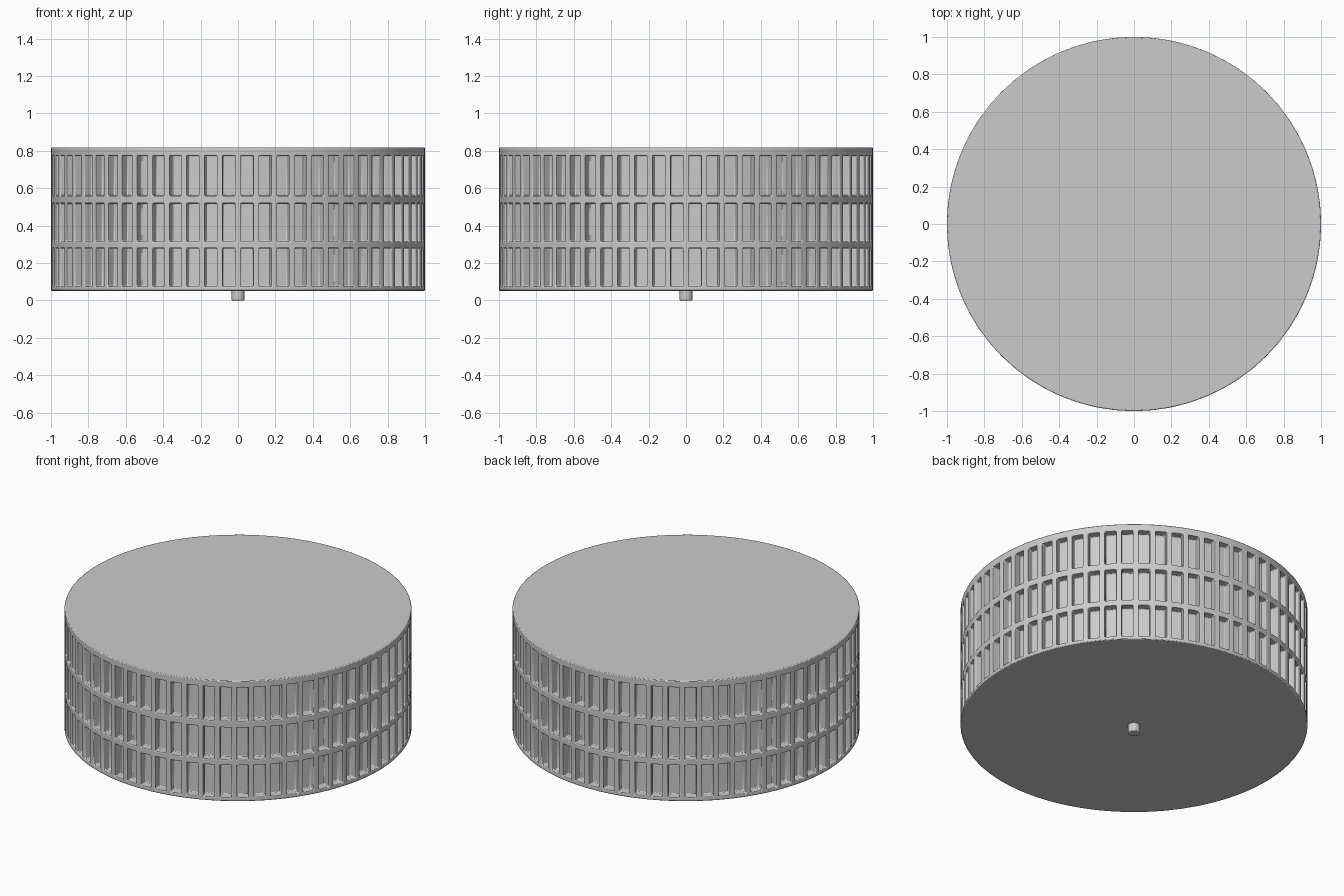
import bpy, bmesh, math
from mathutils import Vector

cube = bpy.data.objects.get("Cube")
if cube:
    bpy.data.objects.remove(cube, do_unlink=True)

grey = bpy.data.materials.new("light grey")
grey.use_nodes = True
COLOUR = (0.6, 0.6, 0.6, 1)
grey.diffuse_color = COLOUR
grey.node_tree.nodes["Principled BSDF"].inputs["Base Color"].default_value = COLOUR

COLUMNS = 64
POST_HALF = 0.016                # half the angle covered by one post
RECESS = 0.05                    # depth of the window panels
LEVELS = [0.052, 0.075, 0.28, 0.315, 0.52, 0.56, 0.775, 0.818]


def finish(name, bm, bevel):
    bmesh.ops.recalc_face_normals(bm, faces=bm.faces)
    mesh = bpy.data.meshes.new(name)
    bm.to_mesh(mesh)
    bm.free()
    mesh.materials.append(grey)
    obj = bpy.data.objects.new(name, mesh)
    bpy.context.collection.objects.link(obj)
    mod = obj.modifiers.new("soft edges", "BEVEL")
    mod.width = bevel
    mod.segments = 2
    mod.limit_method = "ANGLE"
    mod.angle_limit = math.radians(40)
    bpy.ops.object.select_all(action="DESELECT")
    obj.select_set(True)
    bpy.context.view_layer.objects.active = obj
    bpy.ops.object.shade_smooth_by_angle(angle=math.radians(35))


# Drum: rings of vertices at every post edge
bm = bmesh.new()
step = math.tau / COLUMNS
angles = [i * step + s * POST_HALF for i in range(COLUMNS) for s in (-1, 1)]
rings = [[bm.verts.new((math.cos(a), math.sin(a), z)) for a in angles] for z in LEVELS]
n = len(angles)
windows = []
for row, (low, high) in enumerate(zip(rings, rings[1:])):
    for i in range(n):
        j = (i + 1) % n
        face = bm.faces.new((low[i], low[j], high[j], high[i]))
        if row % 2 == 1 and i % 2 == 1:
            windows.append(face)
bm.faces.new(rings[-1])
bm.faces.new(rings[0][::-1])
bm.normal_update()

# Sink each window panel straight inwards, leaving posts and hoops proud
for face in windows:
    inward = -face.normal.copy() * RECESS
    panel = bmesh.ops.extrude_face_region(bm, geom=[face])["geom"]
    verts = [v for v in panel if isinstance(v, bmesh.types.BMVert)]
    bmesh.ops.translate(bm, verts=verts, vec=inward)
    if face.is_valid:
        bm.faces.remove(face)
finish("windowed_drum", bm, 0.005)

# Peg under the drum
bm = bmesh.new()
bmesh.ops.create_cone(bm, cap_ends=True, segments=24, radius1=0.035, radius2=0.035, depth=0.08)
bmesh.ops.translate(bm, verts=bm.verts, vec=Vector((0, 0, 0.04)))
finish("bottom_peg", bm, 0.006)
